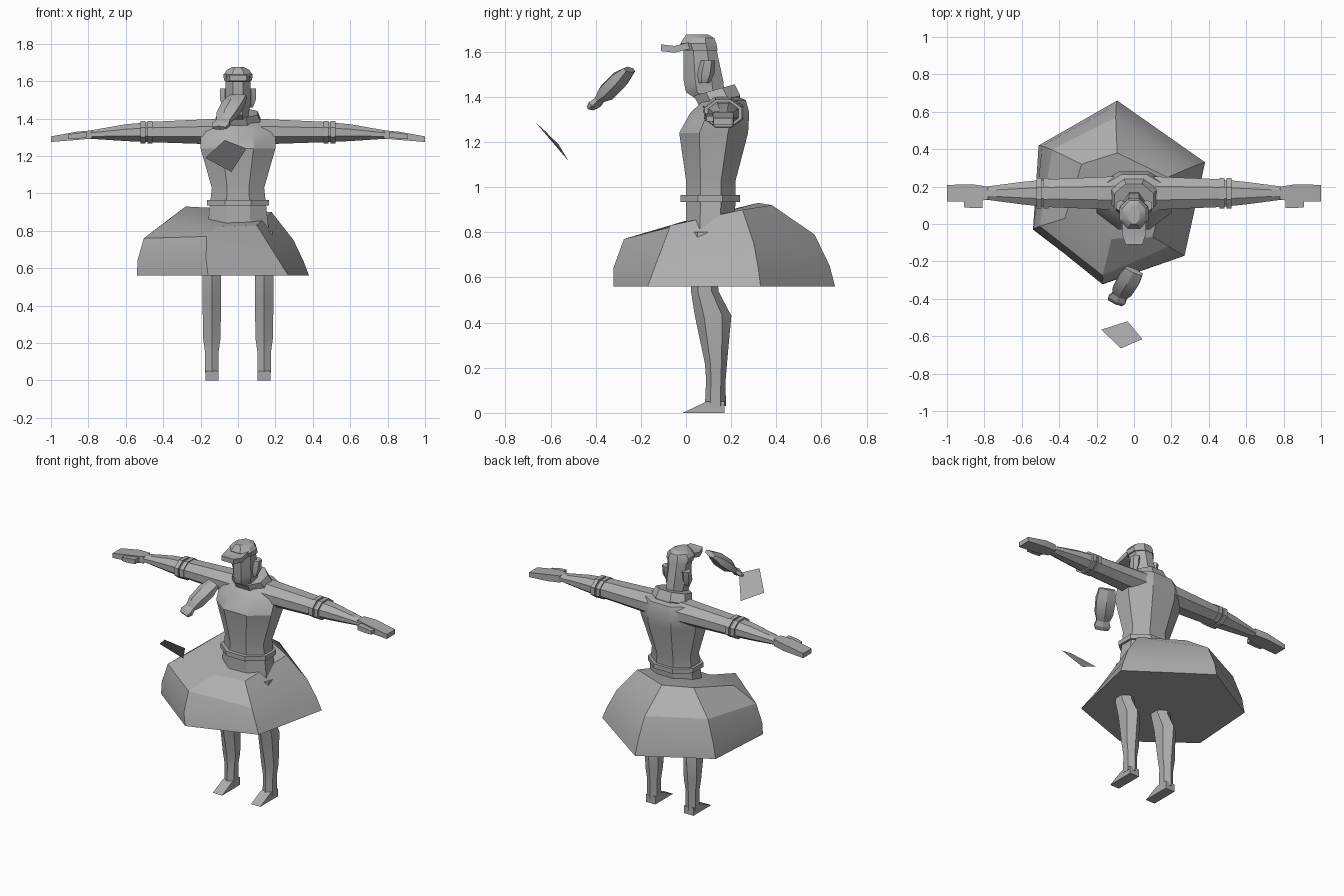
import bpy
import bmesh
import math
from mathutils import Vector

default_cube = bpy.data.objects.get("Cube")
if default_cube:
    bpy.data.objects.remove(default_cube, do_unlink=True)

# One plain grey for the whole figure
grey = bpy.data.materials.new("plain_grey")
grey.use_nodes = True
grey_colour = (.42, .42, .42, 1)
grey.diffuse_color = grey_colour
grey.node_tree.nodes["Principled BSDF"].inputs["Base Color"].default_value = grey_colour

side_axis = Vector((1, 0, 0))
depth_axis = Vector((0, 1, 0))
up_axis = Vector((0, 0, 1))


def finish(name, bm):
    """Turn a bmesh into a named object that keeps its hard edges."""
    mesh = bpy.data.meshes.new(name)
    bm.to_mesh(mesh)
    bm.free()
    mesh.materials.append(grey)
    obj = bpy.data.objects.new(name, mesh)
    bpy.context.collection.objects.link(obj)
    bpy.ops.object.select_all(action="DESELECT")
    bpy.context.view_layer.objects.active = obj
    obj.select_set(True)
    bpy.ops.object.shade_smooth_by_angle(angle=math.radians(25))


def ring(centre, across, along, sides=8):
    """Flat-sided polygon whose extents match the two half-axis vectors."""
    step = math.tau / sides
    grow = 1 / math.cos(step / 2)
    angles = [(index + .5) * step for index in range(sides)]
    return [centre + (across * math.cos(angle) + along * math.sin(angle)) * grow
            for angle in angles]


def loft(name, rings):
    """Skin a stack of equal rings and cap both ends."""
    bm = bmesh.new()
    loops = [[bm.verts.new(point) for point in points] for points in rings]
    for low, high in zip(loops, loops[1:]):
        for index in range(len(low)):
            before = index - 1
            bm.faces.new((low[before], low[index], high[index], high[before]))
    bm.faces.new(loops[0])
    bm.faces.new(loops[-1])
    bmesh.ops.recalc_face_normals(bm, faces=bm.faces)
    finish(name, bm)


def upright(name, rows, middle=0, sides=8):
    """Loft level rings from rows of height, half width, front and back."""
    loft(name, [ring(Vector((middle, (front + back) / 2, height)),
                     side_axis * half, depth_axis * (back - front) / 2, sides)
                for height, half, front, back in rows])


def arm_part(name, side, rows, forward=0, sides=8):
    """Loft along the drooping arm line from rows of reach, half depth, half height."""
    rings = []
    for reach, depth, height in rows:
        droop = .04 * reach ** 4
        centre = Vector((side * reach, .165 - forward, 1.33 - droop))
        rings.append(ring(centre, depth_axis * depth, up_axis * height, sides))
    loft(name, rings)


# Torso, hips and belt
upright("torso", [
    (.94, .15, 0, .22), (1.03, .14, 0, .22), (1.24, .2, -.03, .275),
    (1.33, .2, .02, .28), (1.385, .16, .08, .265), (1.4, .09, .09, .23)])
upright("hips", [(.8, .165, 0, .21), (.94, .15, 0, .22)])
upright("belt", [(height, .165, -.025, .24) for height in (.935, .965)])

# Lopsided skirt: each corner has a hem point, a hip point and a bulge between
hem_height = .56
skirt_corners = [
    ((-.09, .66), (-.09, .38, .92), .05),
    ((.38, .33), (.18, .25, .9), .02),
    ((.27, -.17), (.1, -.07, .83), 0),
    ((-.16, -.32), (-.12, -.08, .82), .08),
    ((-.54, -.03), (-.37, .03, .86), .05),
    ((-.51, .42), (-.28, .32, .93), .05)]
waist = Vector((0, .1, .87))
hem_ring, lower_ring, bulge_ring, hip_ring, waist_ring = skirt_rings = [[] for _ in range(5)]
for hem, hip, bulge in skirt_corners:
    hem, hip = Vector((*hem, hem_height)), Vector(hip)
    outward = (hem - waist) * Vector((1, 1, 0)).length
    outward.z = 0
    belly = hem.lerp(hip, .5) + (outward.normalized() + up_axis) * bulge
    hem_ring.append(hem)
    lower_ring.append(hem.lerp(belly, .4) + outward.normalized() * bulge / 4)
    bulge_ring.append(belly)
    hip_ring.append(hip)
    waist_ring.append(hip.lerp(waist, .6))
loft("skirt", skirt_rings)

# Collar leaning forward around the neck
collar_lean = Vector((0, .09, .025))
loft("collar", [ring(Vector((0, depth, height)), side_axis * half, collar_lean)
                for depth, height, half in
                ((.15, 1.365, .115), (.15, 1.38, .125), (.125, 1.43, .105))])

# Head with a jutting chin, and a peaked cap
upright("head", [
    (1.38, .06, .06, .18), (1.42, .055, 0, .17),
    (1.47, .066, -.01, .165), (1.61, .066, -.01, .135)])
upright("cap", [
    (1.605, .075, -.015, .14), (1.635, .078, -.025, .135),
    (1.66, .06, -.01, .125), (1.675, .03, 0, .1)])
loft("cap_peak", [ring(Vector((0, depth, height)), side_axis * half, up_axis * .015, 4)
                  for depth, height, half in
                  ((.03, 1.63, .065), (-.05, 1.61, .065), (-.11, 1.617, .045))])

for side, word in ((1, "left"), (-1, "right")):
    # Ear
    upright(word + "_ear", [(1.46, .01, .06, .1), (1.5, .025, .055, .12),
                            (1.56, .025, .07, .125)], side * .07, 6)

    # Sleeved arm with two elbow bands
    arm_part(word + "_arm", side, [
        (.1, .09, .07), (.2, .085, .065), (.45, .075, .055),
        (.6, .06, .045), (.79, .035, .022)])
    for label, start in (("inner", .457), ("outer", .495)):
        arm_part(word + "_" + label + "_band", side,
                 [(reach, .082, .06) for reach in (start, start + .027)])

    # Flat hand and thumb
    arm_part(word + "_hand", side, [
        (.78, .034, .022), (.86, .047, .022), (1, .044, .015)], sides=4)
    arm_part(word + "_thumb", side, [
        (.81, .02, .015), (.86, .02, .015), (.91, .015, .012)], .06, 4)

    # Leg bowed back at the knee
    upright(word + "_leg", [
        (.8, .045, .03, .13), (.54, .05, .03, .135), (.43, .05, .05, .19),
        (.22, .046, .09, .175), (.15, .036, .095, .17), (.03, .035, .09, .17)],
        side * .14, 6)

    # Wedge foot from a side profile
    foot_profile = [(-.015, 0), (.17, 0), (.17, .05), (.09, .05)]
    loft(word + "_foot", [[Vector((side * edge, depth, height))
                           for depth, height in foot_profile] for edge in (.105, .173)])

# Loose mask floating ahead of the face, pinched before its end flap
mask_top, mask_tip = Vector((0, -.25, 1.52)), Vector((-.1, -.42, 1.35))
mask_width = Vector((.9, -.4, 0))
mask_depth = (mask_tip - mask_top).cross(mask_width).normalized()
loft("floating_mask", [
    ring(mask_top.lerp(mask_tip, place), mask_width * half, mask_depth * thick, 6)
    for place, half, thick in ((0, .05, .015), (.25, .06, .035), (.6, .055, .035),
                               (.78, .04, .015), (.9, .05, .02), (1, .04, .012))])

# Loose tilted square plate
bm = bmesh.new()
plate_corners = [(-.07, -.665, 1.285), (-.175, -.565, 1.19),
                 (-.035, -.52, 1.115), (.045, -.615, 1.24)]
bm.faces.new([bm.verts.new(corner) for corner in plate_corners])
finish("floating_plate", bm)
